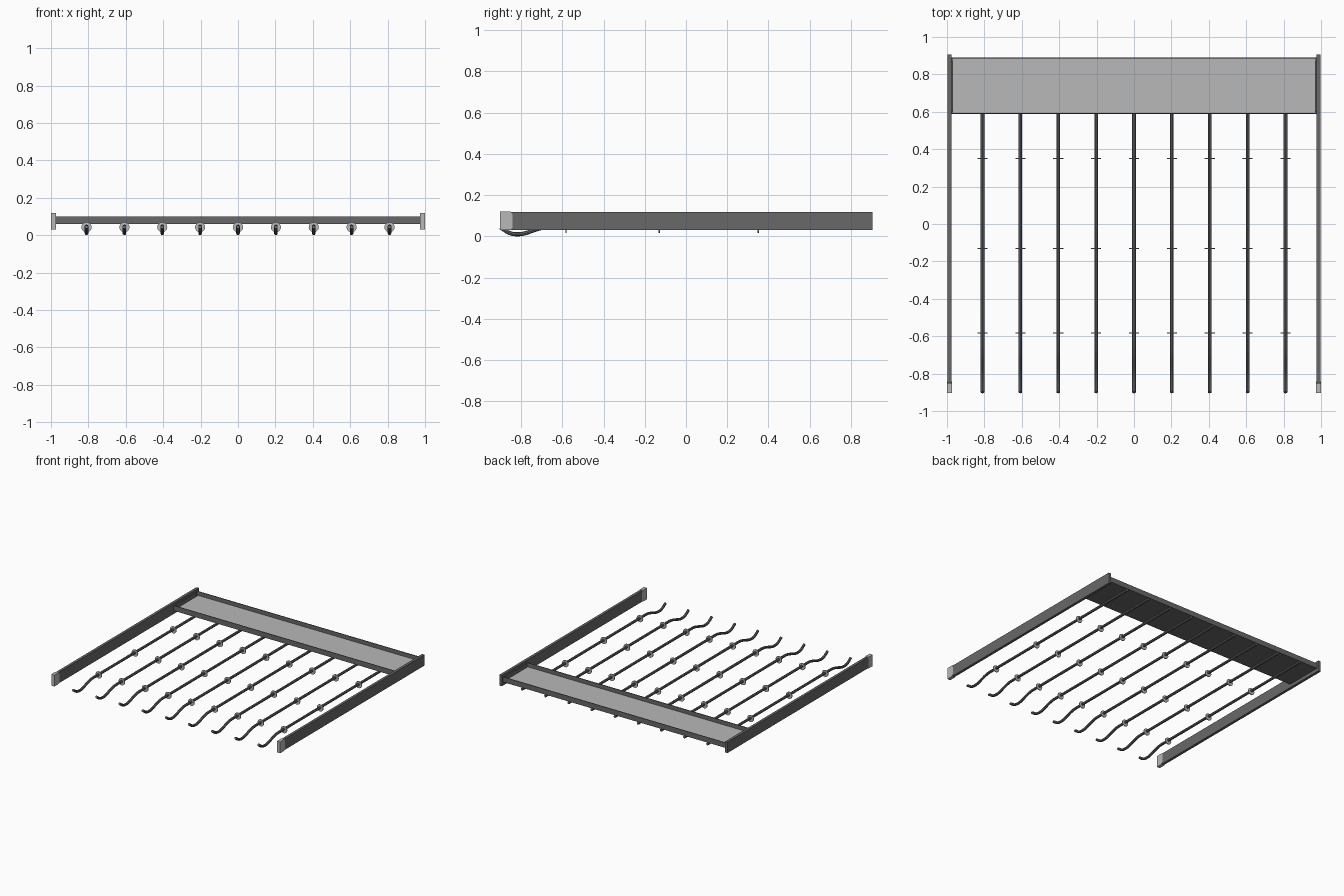
import bpy, bmesh, math
from mathutils import Matrix

if "Cube" in bpy.data.objects:
    bpy.data.objects.remove(bpy.data.objects["Cube"])


def material(name, v):
    m = bpy.data.materials.new(name)
    m.diffuse_color = (v, v, v, 1)
    m.use_nodes = True
    m.node_tree.nodes["Principled BSDF"].inputs["Base Color"].default_value = m.diffuse_color
    return m


DARK = material("dark grey metal", 0.14)
LIGHT = material("light grey", 0.48)


def finish(name, bm, mat):
    bmesh.ops.recalc_face_normals(bm, faces=bm.faces)
    me = bpy.data.meshes.new(name)
    bm.to_mesh(me)
    bm.free()
    ob = bpy.data.objects.new(name, me)
    bpy.context.collection.objects.link(ob)
    me.materials.append(mat)
    return ob


def box(name, x0, x1, y0, y1, z0, z1, mat):
    bm = bmesh.new()
    bmesh.ops.create_cube(bm, size=1)
    for v in bm.verts:
        v.co = ((x0 + x1) / 2 + v.co.x * (x1 - x0),
                (y0 + y1) / 2 + v.co.y * (y1 - y0),
                (z0 + z1) / 2 + v.co.z * (z1 - z0))
    return finish(name, bm, mat)


def smooth(ob):
    bpy.ops.object.select_all(action='DESELECT')
    ob.select_set(True)
    bpy.context.view_layer.objects.active = ob
    bpy.ops.object.shade_smooth_by_angle(angle=math.radians(40))


# Side rails, with end caps whose rear corners are chamfered
CAP = [(-0.903, 0.03), (-0.852, 0.03), (-0.842, 0.042),
       (-0.842, 0.108), (-0.852, 0.12), (-0.903, 0.12)]
for s, side in ((-1, "left"), (1, "right")):
    xs = sorted((s * 0.976, s * 0.997))
    box(side + "_rail", *xs, -0.85, 0.905, 0.032, 0.118, DARK)
    bm = bmesh.new()
    face = bm.faces.new([bm.verts.new((s * 0.973, y, z)) for y, z in CAP])
    ext = bmesh.ops.extrude_face_region(bm, geom=[face])["geom"]
    bmesh.ops.translate(bm, vec=(s * 0.027, 0, 0),
                        verts=[g for g in ext if isinstance(g, bmesh.types.BMVert)])
    finish(side + "_rail_cap", bm, LIGHT)
    # Tray end wall
    xs = sorted((s * 0.968, s * 0.976))
    box(side + "_tray_end", *xs, 0.60, 0.87, 0.059, 0.10, DARK)

# Shallow tray: dark base and lips, light floor panel
box("tray_base", -0.976, 0.976, 0.588, 0.89, 0.059, 0.064, DARK)
box("tray_floor", -0.968, 0.968, 0.592, 0.886, 0.064, 0.068, LIGHT)
box("tray_front_lip", -0.976, 0.976, 0.588, 0.593, 0.059, 0.10, DARK)
box("tray_back_lip", -0.976, 0.976, 0.885, 0.89, 0.059, 0.10, DARK)

# Hanging rods with an upturned hook at the front, and stop discs
ROD_Z = 0.047
PATH = [(0.89, ROD_Z), (-0.62, ROD_Z), (-0.68, 0.045), (-0.74, 0.029),
        (-0.785, 0.014), (-0.82, 0.0102), (-0.855, 0.016), (-0.90, 0.044)]
for i in range(9):
    x = (i - 4) * 0.2025
    cu = bpy.data.curves.new("rod", 'CURVE')
    cu.dimensions = '3D'
    cu.bevel_depth = 0.01
    cu.bevel_resolution = 2
    cu.resolution_u = 4
    cu.use_fill_caps = True
    sp = cu.splines.new('BEZIER')
    sp.bezier_points.add(len(PATH) - 1)
    for p, (y, z) in zip(sp.bezier_points, PATH):
        p.co = (x, y, z)
        p.handle_left_type = p.handle_right_type = 'AUTO'
    # keep the long part straight
    for p in sp.bezier_points[:2]:
        p.handle_left_type = p.handle_right_type = 'FREE'
        p.handle_left = (x, p.co.y + 0.02, ROD_Z)
        p.handle_right = (x, p.co.y - 0.02, ROD_Z)
    rod = bpy.data.objects.new("hook_rod_%d" % (i + 1), cu)
    bpy.context.collection.objects.link(rod)
    cu.materials.append(DARK)
    bpy.ops.object.select_all(action='DESELECT')
    rod.select_set(True)
    bpy.context.view_layer.objects.active = rod
    bpy.ops.object.convert(target='MESH')
    smooth(bpy.context.view_layer.objects.active)

    bm = bmesh.new()
    for y in (0.35, -0.13, -0.582):
        bmesh.ops.create_cone(
            bm, cap_ends=True, segments=20, radius1=0.027, radius2=0.027, depth=0.006,
            matrix=Matrix.Translation((x, y, 0.043)) @ Matrix.Rotation(math.pi / 2, 4, 'X'))
    smooth(finish("stop_discs_%d" % (i + 1), bm, LIGHT))
